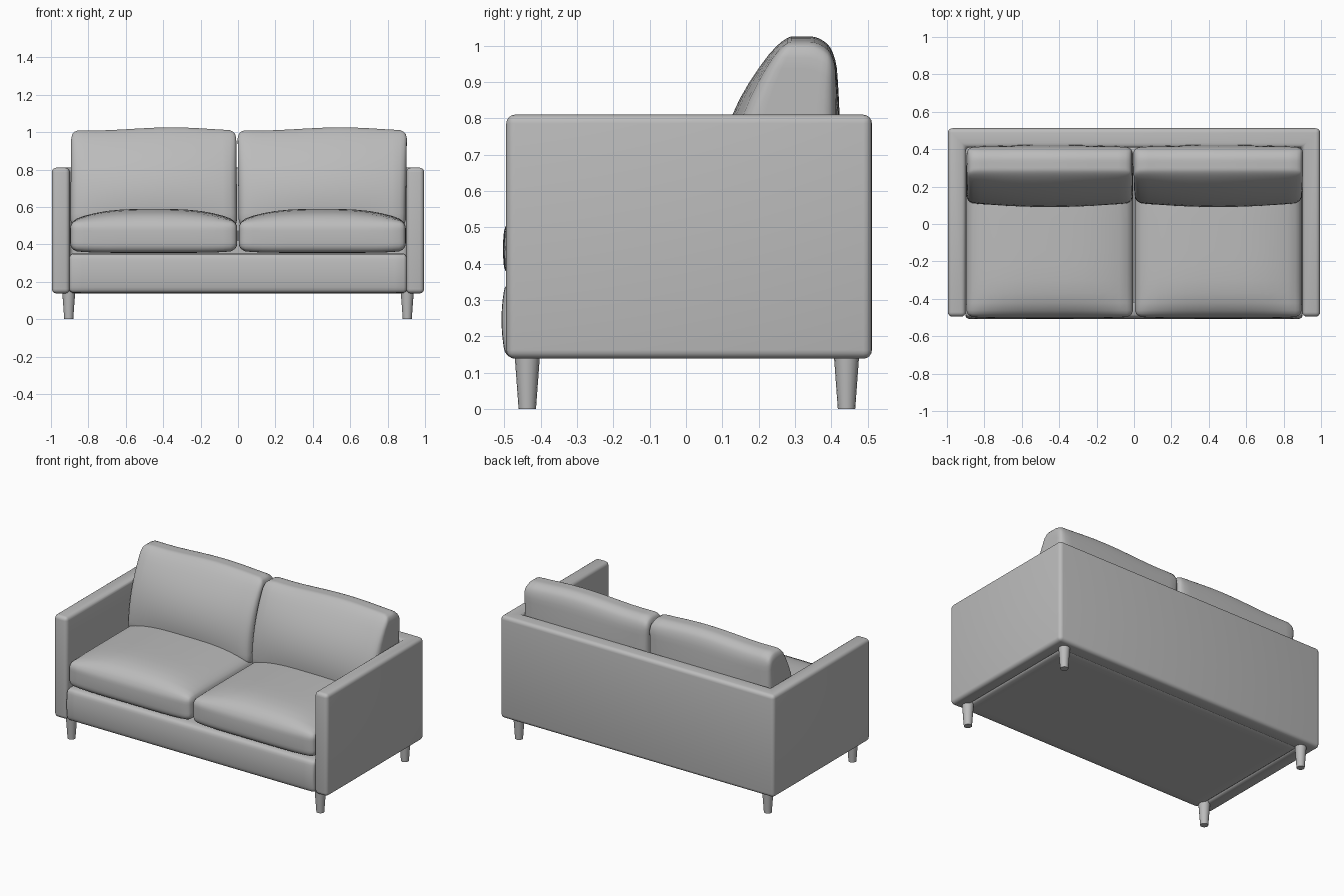
import bpy, bmesh, math
from mathutils import Vector

cube = bpy.data.objects.get("Cube")
if cube:
    bpy.data.objects.remove(cube, do_unlink=True)


def material(name, colour):
    mat = bpy.data.materials.new(name)
    mat.use_nodes = True
    mat.diffuse_color = colour
    mat.node_tree.nodes["Principled BSDF"].inputs["Base Color"].default_value = colour
    return mat


GREY = material("grey fabric", (0.5, 0.5, 0.5, 1))


def finish(bm, name, angle=40):
    bmesh.ops.recalc_face_normals(bm, faces=bm.faces)
    mesh = bpy.data.meshes.new(name)
    bm.to_mesh(mesh)
    bm.free()
    mesh.materials.append(GREY)
    obj = bpy.data.objects.new(name, mesh)
    bpy.context.collection.objects.link(obj)
    bpy.ops.object.select_all(action='DESELECT')
    obj.select_set(True)
    bpy.context.view_layer.objects.active = obj
    bpy.ops.object.shade_smooth_by_angle(angle=math.radians(angle))
    return obj


def soft_box(name, low, high, radius, shape=None, cuts=15):
    """Rounded box on a grid; shape(position, u, v, w) pushes it into a cushion."""
    low, high = Vector(low), Vector(high)
    centre, half = (low + high) / 2, (high - low) / 2
    bm = bmesh.new()
    bmesh.ops.create_cube(bm, size=2)
    bmesh.ops.subdivide_edges(bm, edges=bm.edges[:], cuts=cuts, use_grid_fill=True)
    for v in bm.verts:
        # crowd the grid towards the edges, then round them off
        unit = Vector([math.sin(c * math.pi / 2) for c in v.co])
        p = Vector([unit[i] * half[i] for i in range(3)])
        core = Vector([max(-half[i] + radius, min(half[i] - radius, p[i])) for i in range(3)])
        offset = p - core
        if offset.length > radius:
            p = core + offset.normalized() * radius
        unit = Vector([p[i] / half[i] for i in range(3)])
        p += centre
        v.co = shape(p, *unit) if shape else p
    return finish(bm, name, 60)


# Arms and back as one upholstered U-shaped shell
outline = [(-0.995, -0.495), (-0.9, -0.495), (-0.9, 0.41), (0.9, 0.41),
           (0.9, -0.495), (0.995, -0.495), (0.995, 0.512), (-0.995, 0.512)]
bm = bmesh.new()
face = bm.faces.new([bm.verts.new((x, y, 0.138)) for x, y in outline])
top = bmesh.ops.extrude_face_region(bm, geom=[face])["geom"]
bmesh.ops.translate(bm, vec=(0, 0, 0.672),
                    verts=[g for g in top if isinstance(g, bmesh.types.BMVert)])
bmesh.ops.recalc_face_normals(bm, faces=bm.faces)
bmesh.ops.bevel(bm, geom=bm.edges[:], offset=0.024, segments=4,
                profile=0.5, affect='EDGES')
finish(bm, "arms_and_back")


# Seat base with a gently padded front rail
def pad_front(p, u, v, w):
    if v < 0:
        p.y -= 0.012 * (1 - w * w)
    return p


soft_box("seat_base", (-0.903, -0.496, 0.139), (0.903, 0.43, 0.352), 0.025, pad_front)


# Seat and back cushions
def crown(p, u, v, w):
    if w > 0:
        p.z += 0.065 * w * (1 - abs(u) ** 3) * (1 - abs(v) ** 6)
    p.z += 0.012 * abs(u) ** 6 * (w < 0)
    if v < 0:
        p.y -= 0.008 * (1 - w * w) * (1 - u ** 4)
    return p


def lean(side):
    def shape(p, u, v, w):
        t = (w + 1) / 2
        front = (1 - v) / 2
        puff = (1 - u * u) * (1 - w * w)
        p.y += front * (0.16 * t ** 2.3 - 0.035 * puff) + (1 - front) * 0.012 * puff
        p.z += t ** 3 * (0.008 * math.cos(3 * u - 0.8) * (1 - u ** 4) + 0.006 * (1 - u * u))
        p.z -= 0.045 * t * max(0, v) ** 2
        p.x += side * 0.006 * t * u
        return p
    return shape


for side, label in ((1, "left"), (-1, "right")):
    x0, x1 = sorted((side * 0.004, side * 0.897))
    soft_box("seat_cushion_" + label, (x0, -0.496, 0.355), (x1, 0.38, 0.525), 0.04, crown)
    soft_box("back_cushion_" + label, (x0, 0.11, 0.49), (x1, 0.412, 1.012), 0.045, lean(side))

# Tapered legs
for x, side in ((0.905, "left"), (-0.905, "right")):
    for y, end in ((-0.437, "front"), (0.442, "back")):
        bm = bmesh.new()
        bmesh.ops.create_cone(bm, cap_ends=True, segments=16, radius1=0.024,
                              radius2=0.035, depth=0.15)
        bmesh.ops.translate(bm, verts=bm.verts, vec=(x, y, 0.075))
        finish(bm, "leg_%s_%s" % (end, side))
